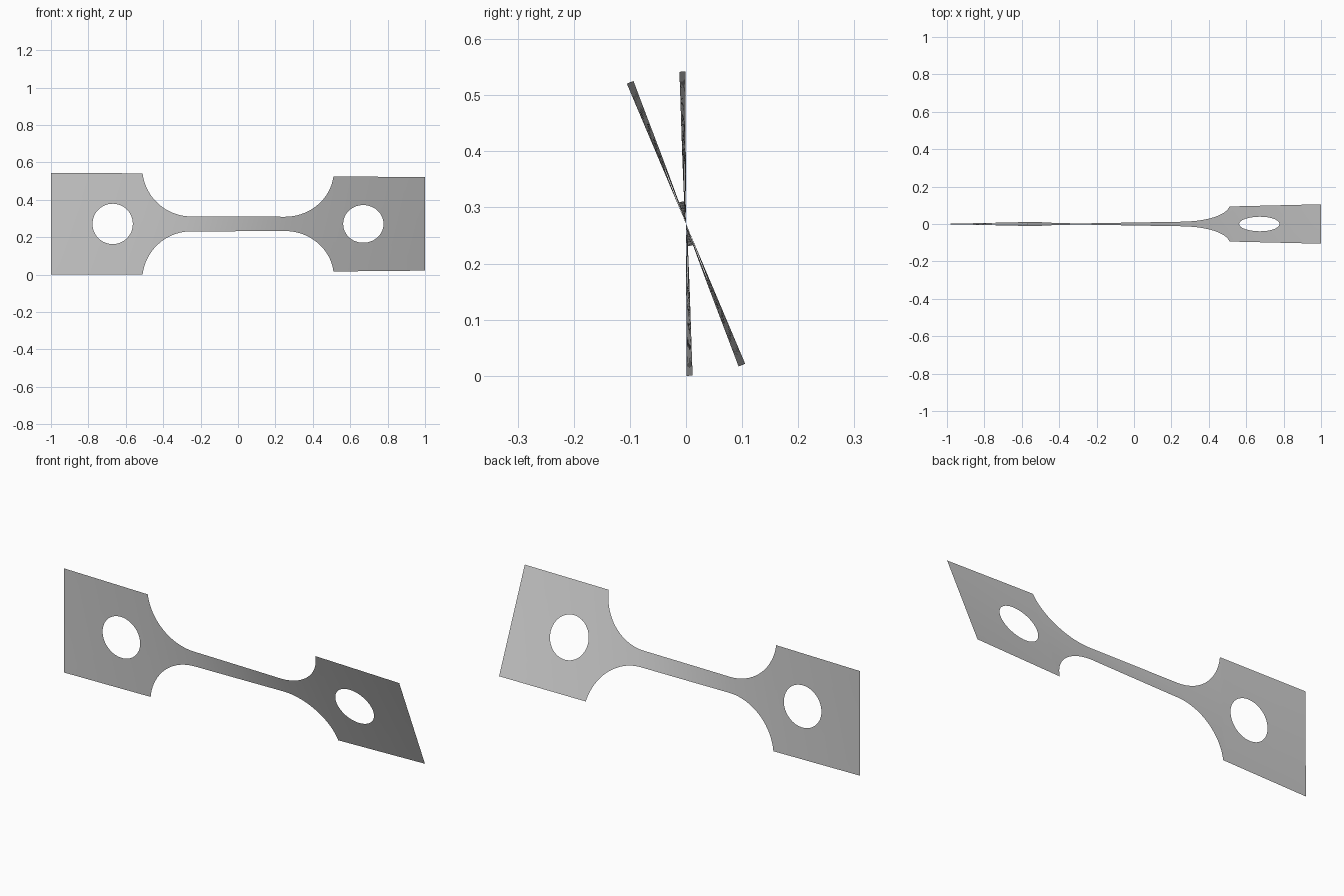
import bpy, bmesh, math

cube = bpy.data.objects.get("Cube")
if cube:
    bpy.data.objects.remove(cube, do_unlink=True)

AXIS_Z = 0.271          # height of the twist axis
HALF_GRIP = 0.271       # half height of the grips
HALF_GAUGE = 0.04       # half height of the slim middle
SHOULDER = 0.51         # where grips begin
FILLET_X, FILLET_R = 0.25, 0.262
HOLE_X, HOLE_R = 0.67, 0.108
SIDE = 16               # divisions along each grip side
RINGS = 5               # rings between hole and grip edge
TWIST = [(-1, 0.2), (-SHOULDER, 2.5), (-0.27, 4.7),
         (0.27, 18), (SHOULDER, 20.2), (1, 22.9)]


def lerp(a, b, t):
    return a + (b - a) * t


def half_height(x):
    """Half height of the waist, with its round fillets."""
    d = max(abs(x) - FILLET_X, 0)
    return min(HALF_GRIP, HALF_GAUGE + FILLET_R - math.sqrt(max(FILLET_R**2 - d * d, 0)))


def twist_angle(x):
    for (x0, a0), (x1, a1) in zip(TWIST, TWIST[1:]):
        if x <= x1 + 1e-6:
            return math.radians(lerp(a0, a1, (x - x0) / (x1 - x0)))
    return math.radians(TWIST[-1][1])


def add_grid(bm, rows):
    """Skin a list of equally long rows of (x, height) points."""
    grid = [[bm.verts.new((x, 0, v)) for x, v in row] for row in rows]
    for a, b in zip(grid, grid[1:]):
        for i in range(len(a) - 1):
            bm.faces.new((a[i], a[i + 1], b[i + 1], b[i]))


def add_grip(bm, s):
    """Rectangular end plate with a round hole."""
    corners = [(SHOULDER, -HALF_GRIP), (1, -HALF_GRIP), (1, HALF_GRIP), (SHOULDER, HALF_GRIP)]
    edge = []
    for (x0, v0), (x1, v1) in zip(corners, corners[1:] + corners[:1]):
        edge += [(lerp(x0, x1, i / SIDE), lerp(v0, v1, i / SIDE)) for i in range(SIDE)]
    edge.append(edge[0])
    rows = []
    for r in range(RINGS + 1):
        row = []
        for x, v in edge:
            d = math.hypot(x - HOLE_X, v)
            hx, hv = HOLE_X + (x - HOLE_X) / d * HOLE_R, v / d * HOLE_R
            row.append((s * lerp(hx, x, r / RINGS), lerp(hv, v, r / RINGS)))
        rows.append(row)
    add_grid(bm, rows)


bm = bmesh.new()
add_grip(bm, -1)
add_grip(bm, 1)

# Waist: columns packed closer toward the steep shoulders
columns = []
for i in range(-40, 41):
    x = SHOULDER * math.sin(i / 40 * math.pi / 2)
    h = HALF_GRIP if abs(i) == 40 else half_height(x)
    columns.append([(x, lerp(-h, h, j / SIDE)) for j in range(SIDE + 1)])
add_grid(bm, columns)
bmesh.ops.remove_doubles(bm, verts=bm.verts, dist=0.0003)

# Face everything forward, then twist the sheet about its long axis
bm.normal_update()
bmesh.ops.reverse_faces(bm, faces=[f for f in bm.faces if f.normal.y > 0])
for vert in bm.verts:
    x, _, v = vert.co
    a = twist_angle(x)
    vert.co = (x, -v * math.sin(a), AXIS_Z + v * math.cos(a))

mesh = bpy.data.meshes.new("twisted_test_strip")
bm.to_mesh(mesh)
bm.free()
strip = bpy.data.objects.new("twisted_test_strip", mesh)
bpy.context.collection.objects.link(strip)

grey = bpy.data.materials.new("plain_grey")
grey.use_nodes = True
colour = (0.6, 0.6, 0.6, 1)
grey.diffuse_color = colour
grey.node_tree.nodes["Principled BSDF"].inputs["Base Color"].default_value = colour
mesh.materials.append(grey)

for o in bpy.context.selected_objects:
    o.select_set(False)
strip.select_set(True)
bpy.context.view_layer.objects.active = strip
bpy.ops.object.shade_smooth_by_angle()
